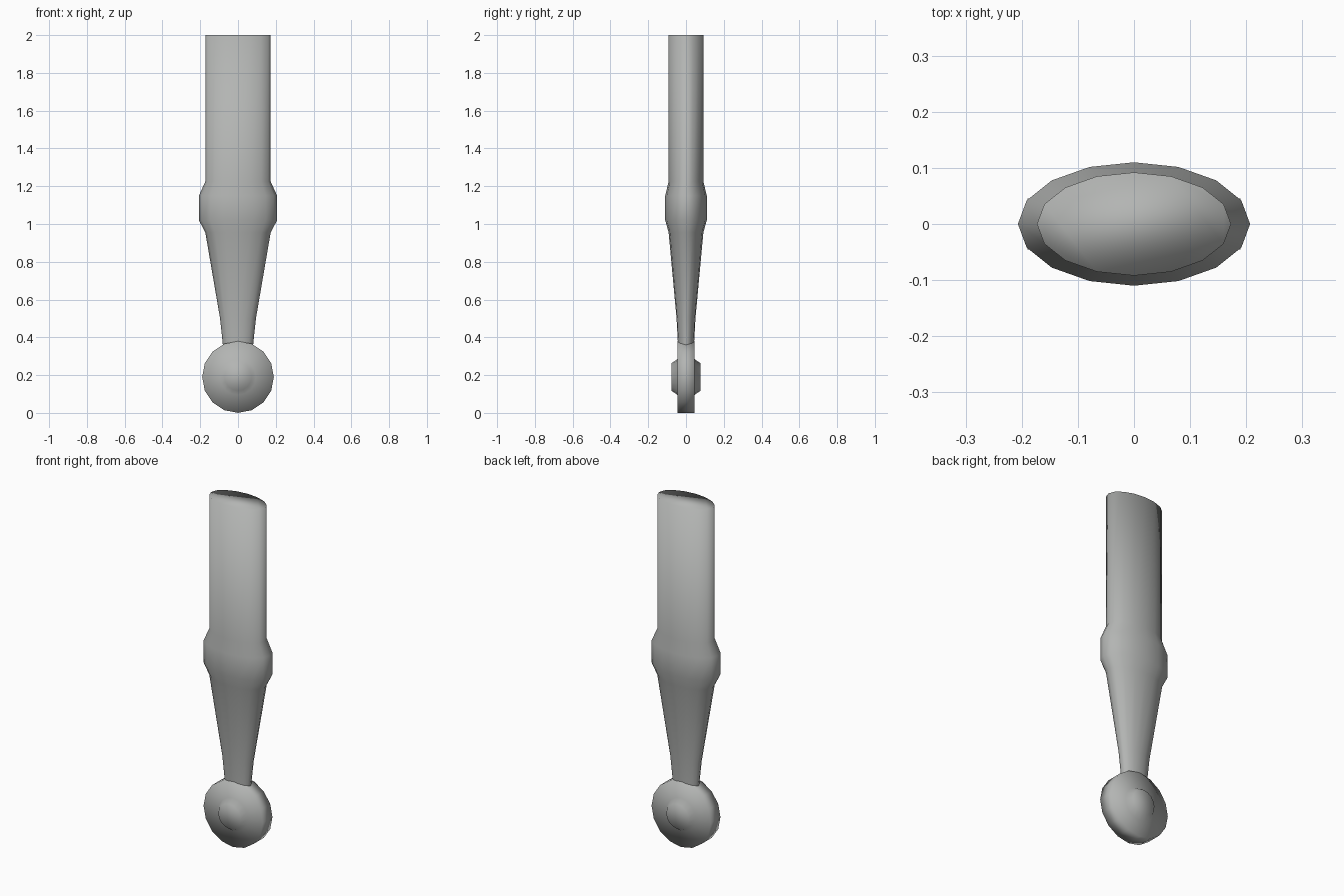
import bpy, bmesh, math

if "Cube" in bpy.data.objects:
    bpy.data.objects.remove(bpy.data.objects["Cube"])

SIDES = 16

grey = bpy.data.materials.new("metal_grey")
grey.diffuse_color = (0.45, 0.46, 0.45, 1)
grey.use_nodes = True
grey.node_tree.nodes["Principled BSDF"].inputs["Base Color"].default_value = grey.diffuse_color


def loft(name, sections, place):
    """Skin a stack of 16-sided elliptical rings, capped at both ends."""
    bm = bmesh.new()
    rings = []
    for h, rx, ry in sections:
        ring = []
        for i in range(SIDES):
            a = 2 * math.pi * i / SIDES
            ring.append(bm.verts.new(place(rx * math.cos(a), ry * math.sin(a), h)))
        rings.append(ring)
    for lo, hi in zip(rings, rings[1:]):
        for i in range(SIDES):
            j = (i + 1) % SIDES
            bm.faces.new((lo[i], lo[j], hi[j], hi[i]))
    bm.faces.new(rings[0][::-1])
    bm.faces.new(rings[-1])
    bmesh.ops.recalc_face_normals(bm, faces=bm.faces)
    for f in bm.faces:
        f.smooth = True
    me = bpy.data.meshes.new(name)
    bm.to_mesh(me)
    bm.free()
    me.materials.append(grey)
    ob = bpy.data.objects.new(name, me)
    bpy.context.collection.objects.link(ob)
    return ob


# Oval strut: tapered lower leg, raised collar, straight upper tube
loft("strut", [
    (0.30, 0.078, 0.041),
    (0.37, 0.081, 0.043),
    (0.50, 0.095, 0.050),
    (0.955, 0.173, 0.092),
    (1.02, 0.207, 0.110),
    (1.15, 0.207, 0.110),
    (1.225, 0.173, 0.092),
    (2.00, 0.173, 0.092),
], lambda u, v, h: (u, v, h))

# Wheel disc with a bevelled hub on both faces, axle along y
half = [(0.078, 0.072), (0.045, 0.095), (0.045, 0.19)]
profile = [(-h, r, r) for h, r in half] + [(h, r, r) for h, r in reversed(half)]
loft("wheel", profile, lambda u, v, h: (u, h, 0.19 + v))
